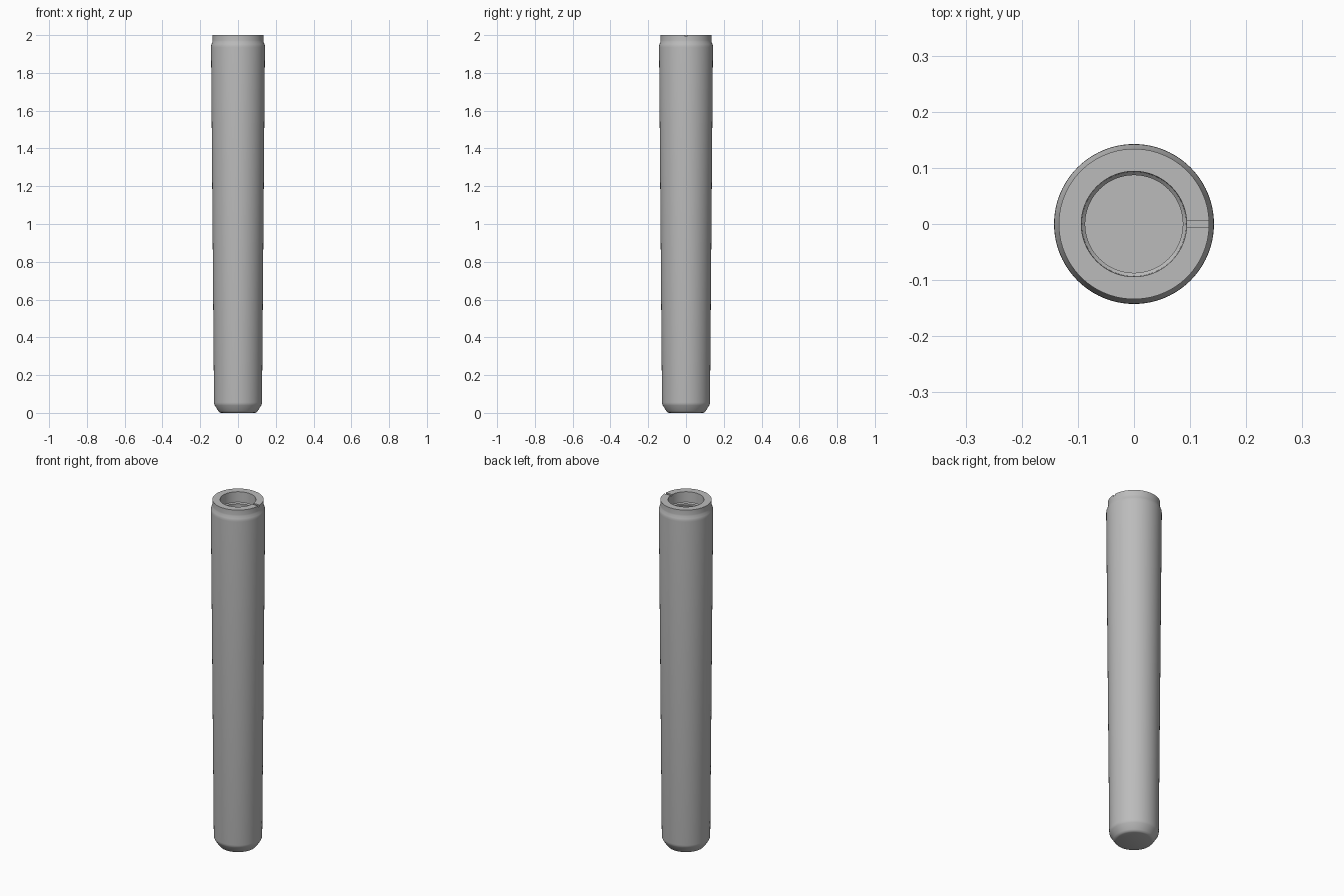
import bpy
import bmesh
import math

SEG = 96

cube = bpy.data.objects.get("Cube")
if cube:
    bpy.data.objects.remove(cube, do_unlink=True)

# Plain steel grey
steel = bpy.data.materials.new("steel_grey")
steel.use_nodes = True
grey = (0.5, 0.5, 0.5, 1)
steel.diffuse_color = grey
steel.node_tree.nodes["Principled BSDF"].inputs["Base Color"].default_value = grey


def circle(radius):
    return lambda angle: radius


def thread(z, fade, crest=0.087, root=0.095, pitch=0.034):
    # Triangular helical groove at one height, fading out at its ends
    def radius(angle):
        phase = (z / pitch - angle / math.tau) % 1
        return crest + (root - crest) * fade * (1 - abs(2 * phase - 1))
    return radius


def lathe(name, rows):
    # Closed body from rows of (radius function, height)
    bm = bmesh.new()
    rings = []
    for radius, z in rows:
        ring = []
        for i in range(SEG):
            a = math.tau * i / SEG
            r = radius(a)
            ring.append(bm.verts.new((r * math.cos(a), r * math.sin(a), z)))
        rings.append(ring)
    for low, high in zip(rings, rings[1:]):
        for i in range(SEG):
            j = (i + 1) % SEG
            bm.faces.new((low[i], low[j], high[j], high[i]))
    bm.faces.new(rings[0])
    bm.faces.new(rings[-1])
    bmesh.ops.recalc_face_normals(bm, faces=bm.faces)
    mesh = bpy.data.meshes.new(name)
    bm.to_mesh(mesh)
    bm.free()
    mesh.materials.append(steel)
    obj = bpy.data.objects.new(name, mesh)
    bpy.context.collection.objects.link(obj)
    return obj


# Tapered outside with a chamfered foot and a reduced neck
outside = [(0.09, 0), (0.098, 0.003), (0.104, 0.01), (0.123, 0.04),
           (0.126, 0.047), (0.127, 0.056), (0.1425, 1.935), (0.142, 1.945),
           (0.140, 1.952), (0.135, 1.965), (0.134, 1.972), (0.134, 2)]
rows = [(circle(r), z) for r, z in outside]

# Counterbore, threaded hole and flat floor
rows += [(circle(0.094), 2), (circle(0.093), 1.94), (circle(0.087), 1.934)]
top, step, count = 1.93, 0.00425, 90
for k in range(count + 1):
    z = top - k * step
    rows.append((thread(z, min(1, k / 4, (count - k) / 4)), z))
rows.append((circle(0.087), 1.5))
pin = lathe("tapered_pin", rows)

# Shallow marking notch across the rim on the left side
bpy.ops.mesh.primitive_cube_add(size=1, location=(0.115, 0, 2))
cutter = bpy.context.object
cutter.name = "rim_notch_cutter"
cutter.scale = (0.07, 0.013, 0.016)
cutter.data.materials.append(steel)
cutter.hide_render = True
cutter.display_type = 'WIRE'
cut = pin.modifiers.new("rim_notch", 'BOOLEAN')
cut.operation = 'DIFFERENCE'
cut.solver = 'EXACT'
cut.object = cutter

# Smooth shading with sharp machined edges
bpy.ops.object.select_all(action='DESELECT')
bpy.context.view_layer.objects.active = pin
pin.select_set(True)
bpy.ops.object.modifier_apply(modifier=cut.name)
bpy.data.objects.remove(cutter, do_unlink=True)
bpy.ops.object.shade_smooth_by_angle(angle=math.radians(30))
